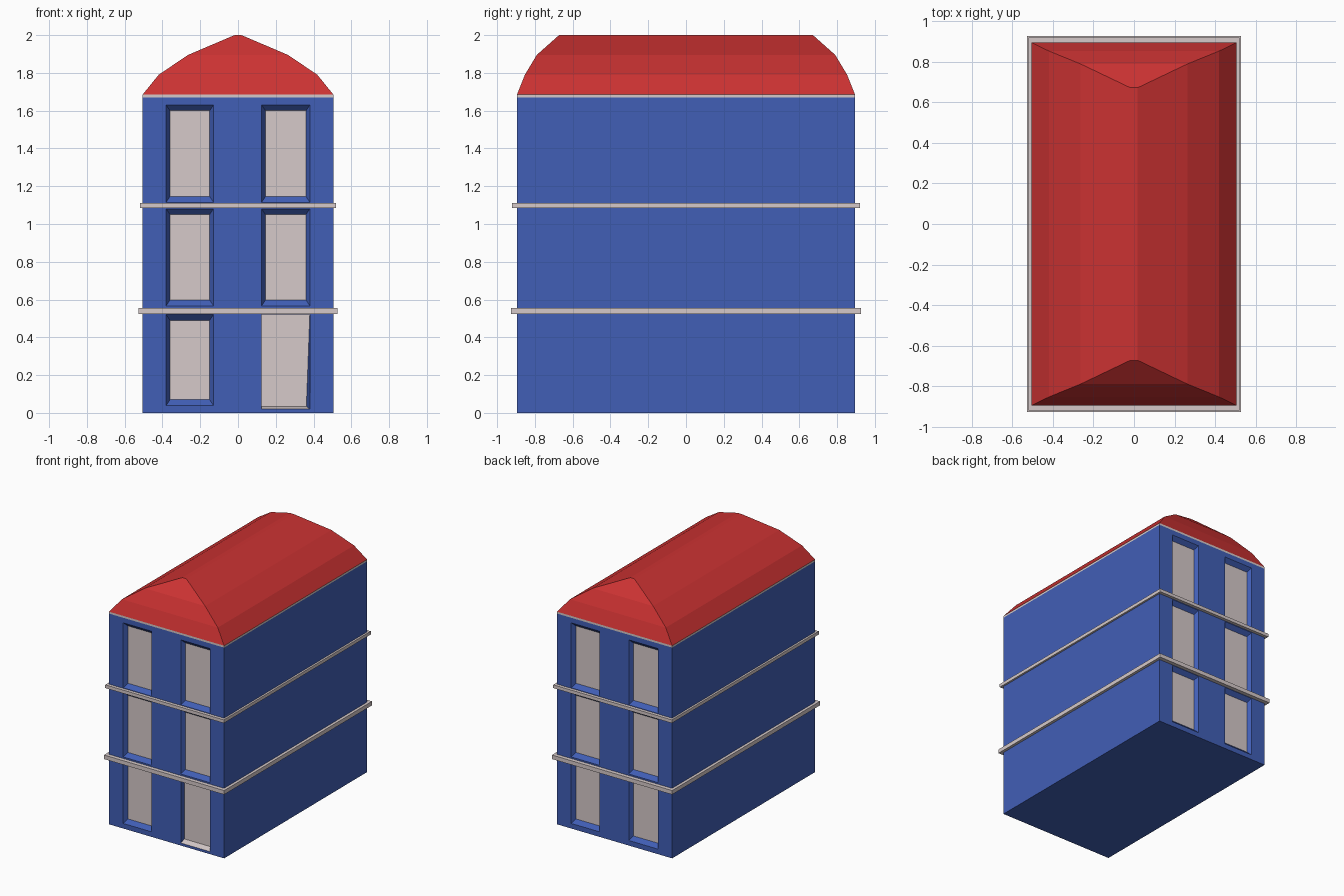
import bpy, bmesh
from mathutils import Vector

if "Cube" in bpy.data.objects:
    bpy.data.objects.remove(bpy.data.objects["Cube"])

HX, HY, WALL_TOP, EAVE_TOP = 0.505, 0.895, 1.67, 1.685


def material(name, rgb):
    m = bpy.data.materials.new(name)
    m.diffuse_color = (*rgb, 1)
    m.use_nodes = True
    m.node_tree.nodes["Principled BSDF"].inputs["Base Color"].default_value = m.diffuse_color
    return m


BLUE = material("blue_wall", (0.053, 0.114, 0.468))
PALE = material("pale_trim", (0.67, 0.59, 0.59))
RED = material("red_roof", (0.60, 0.032, 0.032))


def finish(name, bm, mats):
    me = bpy.data.meshes.new(name)
    bm.to_mesh(me)
    bm.free()
    for m in mats:
        me.materials.append(m)
    ob = bpy.data.objects.new(name, me)
    bpy.context.collection.objects.link(ob)
    return ob


def stack(name, levels, mat):
    """Loft of centred rectangles (half x, half y, z)."""
    bm = bmesh.new()
    rings = [[bm.verts.new((sx * hx, sy * hy, z))
              for sx, sy in ((-1, -1), (1, -1), (1, 1), (-1, 1))]
             for hx, hy, z in levels]
    bm.faces.new(rings[0][::-1])
    bm.faces.new(rings[-1])
    for a, b in zip(rings, rings[1:]):
        for i in range(4):
            j = (i + 1) % 4
            bm.faces.new((a[i], a[j], b[j], b[i]))
    return finish(name, bm, [mat])


def rect(x0, x1, z0, z1, y):
    return [Vector((x0, y, z0)), Vector((x1, y, z0)),
            Vector((x1, y, z1)), Vector((x0, y, z1))]


# Walls: gable walls with recessed openings, plain long sides
bm = bmesh.new()


def quad(pts, turn=1, mat=0):
    f = bm.faces.new([bm.verts.new((p.x * turn, p.y * turn, p.z)) for p in pts])
    f.material_index = mat


def recess(outer, inner, turn, sill=0):
    for i in range(4):
        j = (i + 1) % 4
        quad((outer[i], outer[j], inner[j], inner[i]), turn, sill if i == 0 else 0)
    quad(inner, turn, 1)


ROWS = [(0.04, 0.52), (0.567, 1.08), (1.115, 1.63)]
for turn in (1, -1):                       # front, then back
    for x0, x1 in ((-HX, -0.38), (-0.13, 0.125), (0.38, HX)):
        quad(rect(x0, x1, 0, WALL_TOP, -HY), turn)
    for x0, x1 in ((-0.38, -0.13), (0.125, 0.38)):
        z = 0
        for row, (z0, z1) in enumerate(ROWS):
            door = turn == 1 and x0 > 0 and row == 0
            if door:
                z0 = 0.02
            quad(rect(x0, x1, z, z0, -HY), turn)
            outer = rect(x0, x1, z0, z1, -HY)
            if door:                       # straight reveal with pale sill
                inner = rect(x0, x1, z0 + 0.015, z1, -HY + 0.045)
                inner[1].x -= 0.018
                recess(outer, inner, turn, 1)
            else:                          # splayed window reveal
                recess(outer, rect(x0 + 0.02, x1 - 0.02, z0 + 0.03, z1 - 0.03,
                                   -HY + 0.03), turn)
            z = z1
        quad(rect(x0, x1, z, WALL_TOP, -HY), turn)
    quad([Vector((HX, y, z)) for y, z in
          ((-HY, 0), (HY, 0), (HY, WALL_TOP), (-HY, WALL_TOP))], turn)
quad([Vector((x, y, 0)) for x, y in ((-HX, -HY), (-HX, HY), (HX, HY), (HX, -HY))])
bmesh.ops.remove_doubles(bm, verts=bm.verts, dist=0.0005)
finish("walls", bm, [BLUE, PALE])

# Floor bands and eave strip
stack("lower_band", [(0.527, 0.926, 0.523), (0.527, 0.926, 0.555)], PALE)
stack("upper_band", [(0.52, 0.92, 1.085), (0.52, 0.92, 1.111)], PALE)
stack("eave_strip", [(HX, HY, WALL_TOP), (HX, HY, EAVE_TOP)], PALE)

# Curved hip roof
stack("roof", [(HX, HY, EAVE_TOP), (0.42, 0.853, 1.79),
               (0.265, 0.79, 1.895), (0.018, 0.672, 2.0)], RED)
